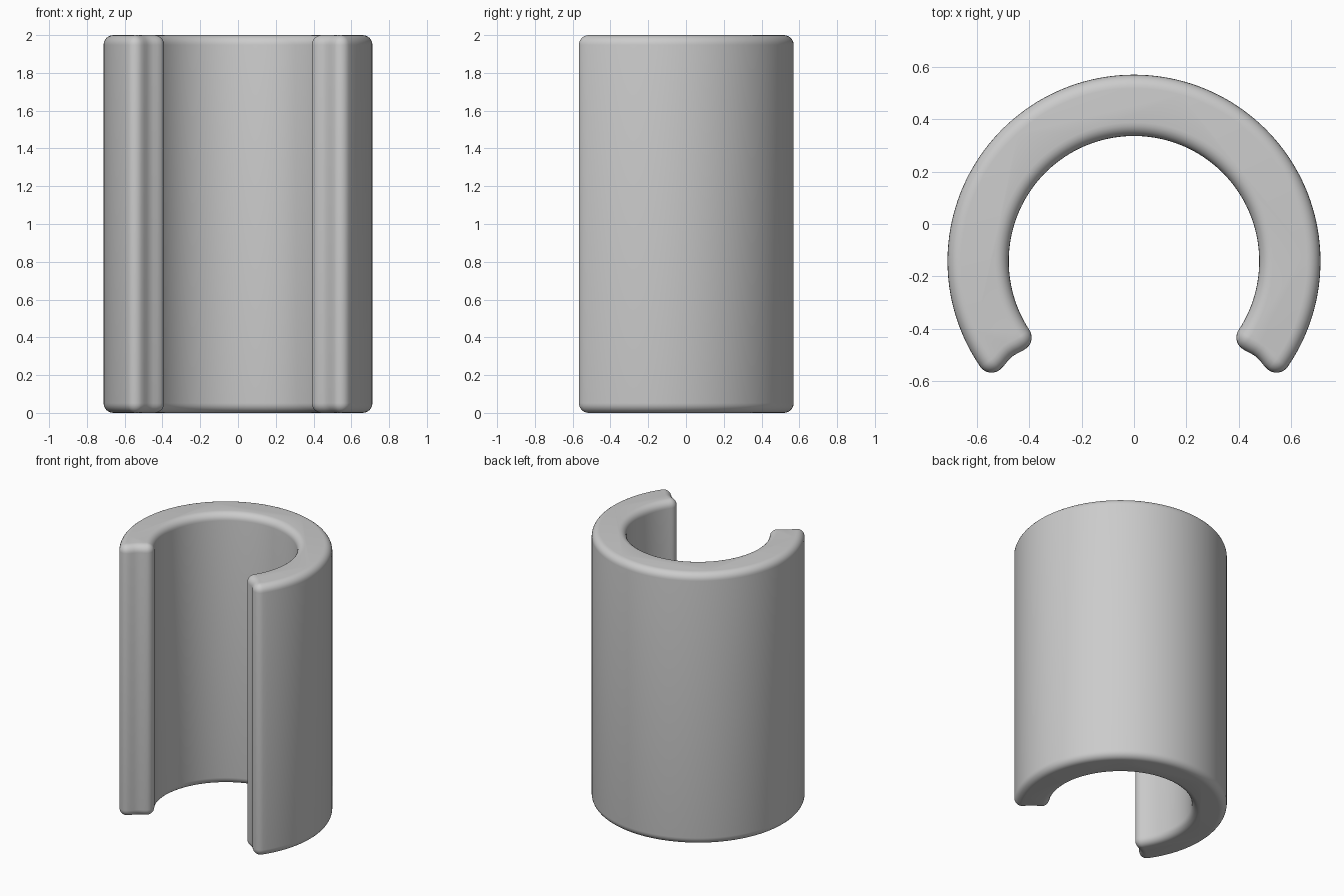
import bpy, bmesh, math
from mathutils import Vector

if "Cube" in bpy.data.objects:
    bpy.data.objects.remove(bpy.data.objects["Cube"])

R_OUT, R_IN, HEIGHT, ROUND = 0.712, 0.478, 2.0, 0.052
CENTRE_Y = -0.142
END = math.radians(-39)      # angle of the open ends
ARC, CORNER, DIP = 56, 6, 0.010


def direction(a):
    return Vector((math.cos(a), math.sin(a)))


def steps(a, b, n):
    return [a + (b - a) * i / n for i in range(n + 1)]


def half_outline():
    """Right half as (core point, outward normal) pairs."""
    e, n_ang = direction(END), END - math.pi / 2
    n = direction(n_ang)
    ro, ri = R_OUT - ROUND, R_IN + ROUND
    phi_o, phi_i = END + math.asin(ROUND / ro), END + math.asin(ROUND / ri)
    c_out, c_in = direction(phi_o) * ro, direction(phi_i) * ri
    pts = [(direction(t) * ro, direction(t)) for t in steps(math.pi / 2, phi_o, ARC)]
    pts += [(c_out, direction(t)) for t in steps(phi_o, n_ang, CORNER)[1:]]
    # slightly hollow end face
    for f in steps(0, 1, 6)[1:-1]:
        pts.append((c_out.lerp(c_in, f) - n * DIP * math.sin(math.pi * f) ** 2, n))
    pts += [(c_in, direction(t)) for t in steps(n_ang, phi_i - math.pi, CORNER)]
    pts += [(direction(t) * ri, -direction(t)) for t in steps(phi_i, math.pi / 2, ARC)[1:]]
    return pts


# Full outline, mirrored across x
right = half_outline()
flip = lambda v: Vector((-v.x, v.y))
outline = right + [(flip(p), flip(n)) for p, n in reversed(right[1:-1])]

# Stack of rings: rounded bottom rim, straight wall, rounded top rim
rim = [(ROUND * math.sin(t), ROUND * (1 - math.cos(t))) for t in steps(0, math.pi / 2, 6)]
levels = rim + [(s, HEIGHT - z) for s, z in reversed(rim)]

bm = bmesh.new()
rings = []
for s, z in levels:
    rings.append([bm.verts.new((p.x + n.x * s, p.y + n.y * s + CENTRE_Y, z)) for p, n in outline])
count = len(outline)
for a, b in zip(rings, rings[1:]):
    for i in range(count):
        j = (i + 1) % count
        bm.faces.new((a[i], a[j], b[j], b[i]))
bm.faces.new(rings[0])
bm.faces.new(rings[-1])
bmesh.ops.remove_doubles(bm, verts=bm.verts, dist=1e-5)
bmesh.ops.recalc_face_normals(bm, faces=bm.faces)

mesh = bpy.data.meshes.new("split_sleeve")
bm.to_mesh(mesh)
bm.free()
sleeve = bpy.data.objects.new("split_sleeve", mesh)
bpy.context.collection.objects.link(sleeve)

grey = bpy.data.materials.new("plain grey")
grey.diffuse_color = (0.6, 0.6, 0.6, 1)
grey.use_nodes = True
grey.node_tree.nodes["Principled BSDF"].inputs["Base Color"].default_value = grey.diffuse_color
mesh.materials.append(grey)

bpy.context.view_layer.objects.active = sleeve
sleeve.select_set(True)
bpy.ops.object.shade_smooth_by_angle(angle=math.radians(40))
